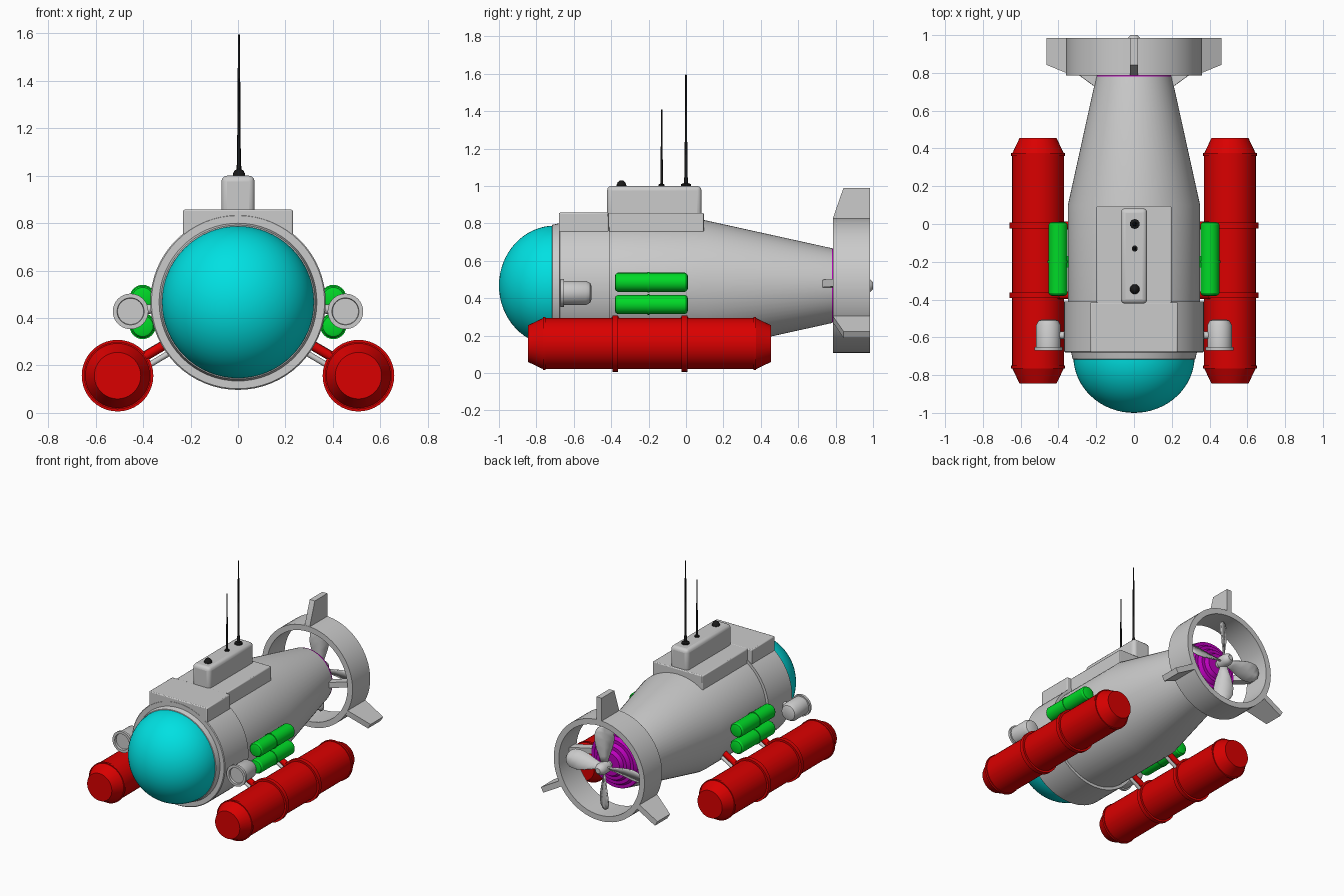
import bpy, bmesh, math
from mathutils import Vector, Matrix

if "Cube" in bpy.data.objects:
    bpy.data.objects.remove(bpy.data.objects["Cube"])

CZ = 0.467  # height of the hull axis


def material(name, rgb):
    m = bpy.data.materials.new(name)
    m.diffuse_color = (*rgb, 1)
    m.use_nodes = True
    m.node_tree.nodes["Principled BSDF"].inputs["Base Color"].default_value = m.diffuse_color
    return m


CYAN = material("glass_cyan", (0.0, 0.75, 0.76))
RED = material("float_red", (0.7, 0.0, 0.0))
GREEN = material("tank_green", (0.0, 0.7, 0.02))
PURPLE = material("motor_purple", (0.5, 0.0, 0.5))
BLACK = material("antenna_black", (0.01, 0.01, 0.01))


def finish(name, bm, mat=None, mirror=False, bevel=0, segments=2, solid=0):
    bmesh.ops.recalc_face_normals(bm, faces=bm.faces)
    me = bpy.data.meshes.new(name)
    bm.to_mesh(me)
    bm.free()
    ob = bpy.data.objects.new(name, me)
    bpy.context.collection.objects.link(ob)
    if mat:
        me.materials.append(mat)
    bpy.ops.object.select_all(action='DESELECT')
    ob.select_set(True)
    bpy.context.view_layer.objects.active = ob
    bpy.ops.object.shade_smooth_by_angle(angle=math.radians(30))
    if solid:
        s = ob.modifiers.new("Solidify", 'SOLIDIFY')
        s.thickness, s.offset = solid, 0
    if bevel:
        b = ob.modifiers.new("Bevel", 'BEVEL')
        b.width, b.segments = bevel, segments
    if mirror:
        ob.modifiers.new("Mirror", 'MIRROR')
    return ob


def lathe(name, profile, x=0, z=CZ, n=48, mat=None, mirror=False, loop=False, axis='Y', y=0):
    """Revolve (position along axis, radius) points; loop joins last to first."""
    bm = bmesh.new()
    rings = []
    for t, r in profile:
        count = n if r > 1e-5 else 1
        ring = []
        for i in range(count):
            a = 2 * math.pi * i / n
            c, s = r * math.cos(a), r * math.sin(a)
            ring.append(bm.verts.new((x + c, t, z + s) if axis == 'Y' else (x + c, y + s, t)))
        rings.append(ring)
    pairs = list(zip(rings, rings[1:])) + ([(rings[-1], rings[0])] if loop else [])
    for a, b in pairs:
        for i in range(n):
            j = (i + 1) % n
            if len(a) == 1:
                bm.faces.new((a[0], b[i], b[j]))
            elif len(b) == 1:
                bm.faces.new((a[i], b[0], a[j]))
            else:
                bm.faces.new((a[i], b[i], b[j], a[j]))
    return finish(name, bm, mat, mirror)


def box(name, lo, hi, **kw):
    bm = bmesh.new()
    lo, hi = Vector(lo), Vector(hi)
    m = Matrix.Translation((lo + hi) / 2) @ Matrix.Diagonal((*(hi - lo), 1))
    bmesh.ops.create_cube(bm, size=1, matrix=m)
    return finish(name, bm, **kw)


def rod(name, p, q, r, **kw):
    bm = bmesh.new()
    p, q = Vector(p), Vector(q)
    d = q - p
    m = Matrix.Translation((p + q) / 2) @ d.to_track_quat('Z', 'Y').to_matrix().to_4x4()
    bmesh.ops.create_cone(bm, cap_ends=True, segments=16, radius1=r, radius2=r, depth=d.length, matrix=m)
    return finish(name, bm, **kw)


def plate(name, outline, thick, angle=0, mirror=False):
    """Flat (radius, y) outline standing off the hull axis, turned about it."""
    bm = bmesh.new()
    rot = Matrix.Translation((0, 0, CZ)) @ Matrix.Rotation(angle, 4, 'Y')
    sides = [[bm.verts.new(rot @ Vector((s * thick / 2, y, r))) for r, y in outline] for s in (-1, 1)]
    bm.faces.new(sides[0])
    bm.faces.new(sides[1][::-1])
    for i in range(len(outline)):
        j = (i + 1) % len(outline)
        bm.faces.new((sides[0][i], sides[0][j], sides[1][j], sides[1][i]))
    return finish(name, bm, mirror=mirror)


# Hull, front collar and glass dome
lathe("hull", [(-0.68, 0.33), (-0.68, 0.365), (-0.675, 0.37), (-0.41, 0.37), (-0.41, 0.35),
               (0.1, 0.35), (0.78, 0.2), (0.78, 0)], n=64)
lathe("dome_collar", [(-0.67, 0.335), (-0.715, 0.325), (-0.72, 0.31)], n=64)
lathe("glass_dome", [(-0.7 - 0.3 * math.sin(i * math.pi / 32), 0.321 * math.cos(i * math.pi / 32))
                     for i in range(16)] + [(-1.0, 0)], n=64, mat=CYAN)

# Deck and tower
box("front_deck", (-0.231, -0.679, 0.65), (0.231, -0.415, 0.857), bevel=0.006)
box("rear_deck", (-0.198, -0.45, 0.65), (0.198, 0.095, 0.856), bevel=0.006)
box("tower", (-0.07, -0.422, 0.8), (0.07, 0.083, 1.0), bevel=0.024, segments=3)

# Antennas and signal knob
lathe("tall_antenna", [(0.99, 0.026), (1.01, 0.026), (1.015, 0.012), (1.06, 0.008), (1.595, 0.004), (1.595, 0)],
      x=0.004, y=0, n=16, mat=BLACK, axis='Z')
lathe("short_antenna", [(0.99, 0.016), (1.008, 0.016), (1.012, 0.007), (1.41, 0.003), (1.41, 0)],
      x=0.004, y=-0.13, n=16, mat=BLACK, axis='Z')
lathe("signal_knob", [(0.99, 0.026), (1.005, 0.026), (1.02, 0.02), (1.028, 0.01), (1.03, 0)],
      x=0.004, y=-0.345, n=20, mat=BLACK, axis='Z')

# Headlights with recessed lens, and their brackets
lathe("headlight", [(-0.655, 0), (-0.655, 0.055), (-0.67, 0.057), (-0.67, 0.075), (-0.652, 0.075),
                    (-0.652, 0.065), (-0.535, 0.065), (-0.512, 0.052), (-0.505, 0.035), (-0.505, 0)],
      x=0.453, z=0.428, n=32, mirror=True)
rod("headlight_bracket", (0.35, -0.59, 0.44), (0.45, -0.59, 0.43), 0.02, mirror=True)

# Green side tanks with a strap in the middle
for label, z in (("upper", 0.485), ("lower", 0.366)):
    half = [(-0.38, 0), (-0.38, 0.034), (-0.376, 0.044), (-0.365, 0.051)]
    strap = [(-0.206, 0.051), (-0.206, 0.055), (-0.194, 0.055), (-0.194, 0.051)]
    back = [(-0.37 - y, r) for y, r in reversed(half)]
    lathe(label + "_tank", half + strap + back, x=0.402, z=z, n=24, mat=GREEN, mirror=True)
    box(label + "_tank_mount", (0.32, -0.23, z - 0.02), (0.39, -0.17, z + 0.02), mat=GREEN, mirror=True)

# Red floats with ridges, bands and struts
FX, FZ = 0.508, 0.157
prof = [(-0.845, 0), (-0.845, 0.098), (-0.765, 0.136), (-0.765, 0.142), (-0.75, 0.142), (-0.75, 0.137)]
prof += [(-0.39 - y, r) for y, r in reversed(prof)]
lathe("float", prof, x=FX, z=FZ, n=40, mat=RED, mirror=True)
for label, y in (("front", -0.378), ("rear", -0.008)):
    lathe(label + "_float_band", [(y - 0.015, 0.13), (y - 0.015, 0.151), (y + 0.015, 0.151), (y + 0.015, 0.13)],
          x=FX, z=FZ, n=40, mat=RED, mirror=True)
    rod(label + "_float_strut", (0.27, y, 0.31), (0.44, y, 0.21), 0.02, mat=RED, mirror=True)
    rod(label + "_lower_strut", (0.26, y, 0.27), (0.42, y, 0.175), 0.012, mirror=True)

# Tail ring, fins and ring supports
lathe("tail_ring", [(0.785, 0.36), (0.985, 0.36), (0.985, 0.32), (0.785, 0.32)], n=64, loop=True)
FIN = [(0.33, 0.787), (0.365, 0.787), (0.523, 0.842), (0.523, 0.985), (0.33, 0.985)]
plate("top_fin", FIN, 0.04)
plate("lower_fin", FIN, 0.04, angle=math.radians(120), mirror=True)
plate("ring_support", [(0.17, 0.725), (0.205, 0.725), (0.335, 0.82), (0.335, 0.88), (0.17, 0.77)], 0.04,
      angle=math.radians(87), mirror=True)

# Stepped purple motor housing
steps = [(0.775, 0.2)]
for i in range(4):
    steps += [(0.795 + 0.025 * i, 0.195 - 0.038 * i), (0.795 + 0.025 * i, 0.172 - 0.038 * i)]
lathe("motor_housing", steps + [(0.87, 0)], n=48, mat=PURPLE)

# Propeller hub and four twisted blades
lathe("propeller_hub", [(0.85, 0.025), (0.9, 0.025), (0.9, 0.042), (0.96, 0.042), (0.985, 0.034), (1.0, 0.018), (1.0, 0)],
      n=24)
bm = bmesh.new()
stations = [(0.025, 0.02, 50), (0.08, 0.035, 45), (0.14, 0.054, 40), (0.2, 0.066, 35),
            (0.25, 0.062, 31), (0.28, 0.045, 29), (0.298, 0.018, 28)]
for k in range(4):
    rot = Matrix.Translation((0, 0.925, CZ)) @ Matrix.Rotation(k * math.pi / 2, 4, 'Y')
    rows = []
    for r, w, pitch in stations:
        p = math.radians(pitch)
        rows.append([bm.verts.new(rot @ Vector((s * w * math.cos(p), s * w * math.sin(p), r)))
                     for s in (-1, 0, 1)])
    for a, b in zip(rows, rows[1:]):
        for i in range(2):
            bm.faces.new((a[i], a[i + 1], b[i + 1], b[i]))
finish("propeller_blades", bm, solid=0.01)
